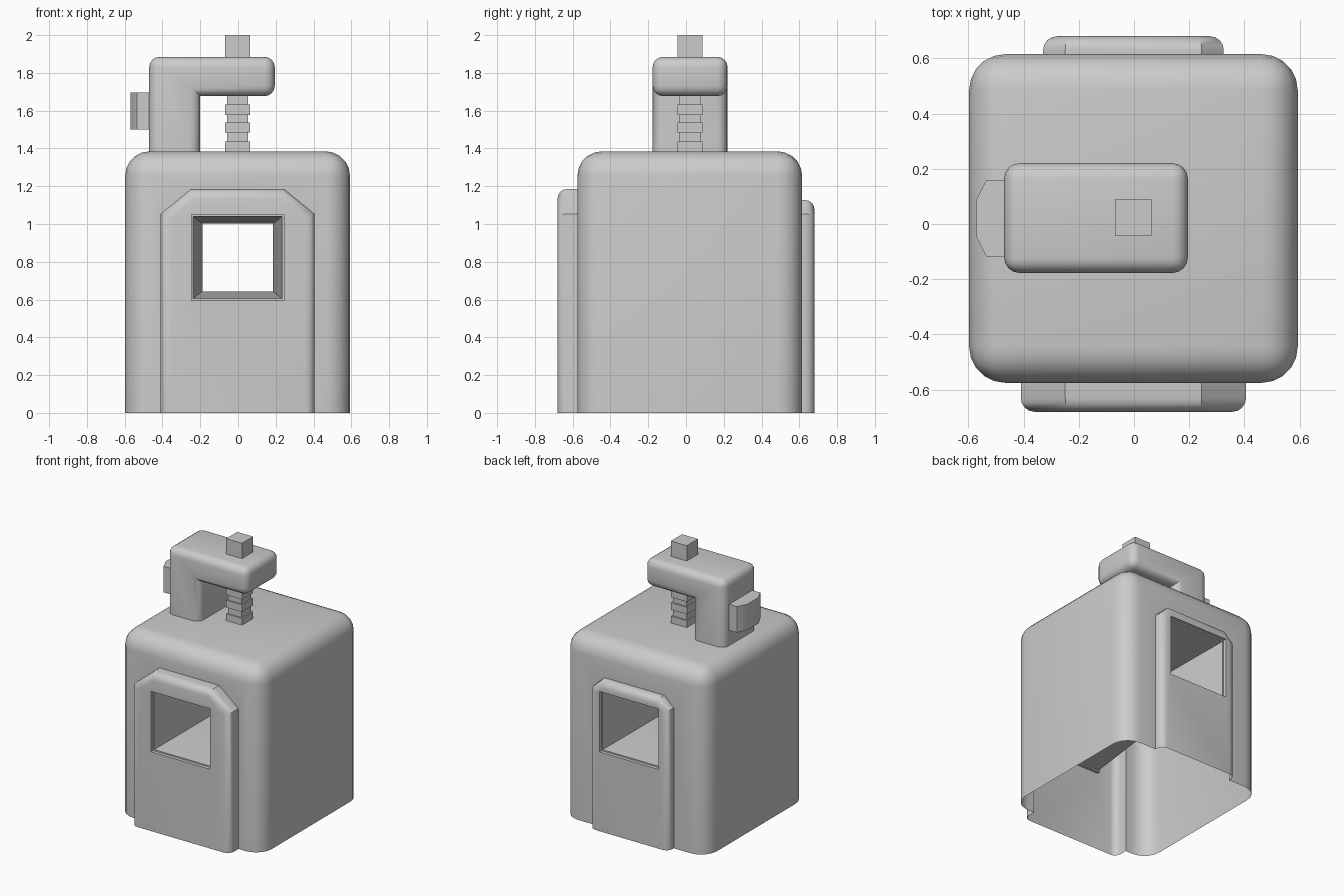
import bpy, bmesh

if "Cube" in bpy.data.objects:
    bpy.data.objects.remove(bpy.data.objects["Cube"])

CX, CY = -0.002, 0.02          # shared centre of body and screw


def finish(name, bm, smooth=True):
    bmesh.ops.recalc_face_normals(bm, faces=bm.faces[:])
    me = bpy.data.meshes.new(name)
    bm.to_mesh(me)
    bm.free()
    ob = bpy.data.objects.new(name, me)
    bpy.context.collection.objects.link(ob)
    if smooth:
        smooth_object(ob)
    return ob


def smooth_object(ob):
    bpy.ops.object.select_all(action='DESELECT')
    ob.select_set(True)
    bpy.context.view_layer.objects.active = ob
    bpy.ops.object.shade_smooth_by_angle()


def loft(rings):
    """Closed solid through matching rings of points."""
    bm = bmesh.new()
    vs = [[bm.verts.new(p) for p in r] for r in rings]
    n = len(rings[0])
    for a, b in zip(vs, vs[1:]):
        for i in range(n):
            j = (i + 1) % n
            bm.faces.new((a[i], a[j], b[j], b[i]))
    bm.faces.new(vs[0][::-1])
    bm.faces.new(vs[-1])
    bmesh.ops.recalc_face_normals(bm, faces=bm.faces[:])
    return bm


def bevel(bm, test, radius, segments):
    edges = [e for e in bm.edges if test(e)]
    bmesh.ops.bevel(bm, geom=edges, offset=radius, offset_type='OFFSET',
                    segments=segments, profile=0.5, affect='EDGES', clamp_overlap=True)


def rect(x0, x1, y0, y1, z):
    return [(x0, y0, z), (x1, y0, z), (x1, y1, z), (x0, y1, z)]


def boolean(ob, other, op):
    mod = ob.modifiers.new(op, 'BOOLEAN')
    mod.operation, mod.object, mod.solver = op, other, 'EXACT'
    bpy.context.view_layer.objects.active = ob
    bpy.ops.object.modifier_apply(modifier=mod.name)
    bpy.data.objects.remove(other)


# Rounded body shell
bm = loft([rect(-0.597, 0.593, -0.575, 0.615, z) for z in (0, 1.385)])
bevel(bm, lambda e: max(v.co.z for v in e.verts) > 0.1, 0.13, 5)
body = finish("body_shell", bm, False)


# Raised arched panels on front and back, with rounded outer rims
def panel(name, half, shoulder, top, y_out, y_in):
    prof = [(-half, 0), (half, 0), (half, shoulder), (0.247, top),
            (-0.247, top), (-half, shoulder)]
    bm = loft([[(x + CX, y, z) for x, z in prof] for y in (y_out, y_in)])
    bevel(bm, lambda e: all(abs(v.co.y - y_out) < 1e-4 for v in e.verts)
          and max(v.co.z for v in e.verts) > 0.1, 0.05, 4)
    return finish(name, bm, False)


boolean(body, panel("front_panel", 0.408, 1.053, 1.185, -0.68, -0.4), 'UNION')
boolean(body, panel("back_panel", 0.327, 1.053, 1.127, 0.68, 0.4), 'UNION')

# Window tunnel, stepped at both ends and narrowing to the middle
steps = [(-0.75, 0.245, 0.227), (-0.655, 0.245, 0.227), (-0.655, 0.235, 0.217), (0, 0.187, 0.18)]
steps += [(-y, a, b) for y, a, b in steps[-2::-1]]
bm = loft([[(CX + sx * a, y, 0.822 + sz * b) for sx, sz in ((-1, -1), (1, -1), (1, 1), (-1, 1))]
           for y, a, b in steps])
boolean(body, finish("window_cutter", bm, False), 'DIFFERENCE')

# Open underside
bm = bmesh.new()
bm.from_mesh(body.data)
floor = [f for f in bm.faces if all(abs(v.co.z) < 1e-4 for v in f.verts)]
bmesh.ops.delete(bm, geom=floor, context='FACES')
bm.to_mesh(body.data)
bm.free()
smooth_object(body)

# Clamp arm: a post with an overhanging beam
prof = [(-0.47, 1.37), (-0.2, 1.37), (-0.2, 1.677), (0.195, 1.677), (0.195, 1.885), (-0.47, 1.885)]
bm = loft([[(x, y, z) for x, z in prof] for y in (-0.177, 0.22)])


def arm_edge(e):
    concave = all(abs(v.co.x + 0.2) < 1e-4 and v.co.z > 1.6 for v in e.verts)
    foot = all(v.co.z < 1.38 for v in e.verts)
    return not (concave or foot)


bevel(bm, arm_edge, 0.055, 4)
finish("clamp_arm", bm)

# Chamfered knob on the side of the post
prof = [(-0.45, 0.16), (-0.535, 0.16), (-0.57, 0.09),
        (-0.57, -0.047), (-0.535, -0.117), (-0.45, -0.117)]
finish("side_knob", loft([[(x, y, z) for x, y in prof] for z in (1.5, 1.695)]))

# Square screw with stepped collars and a plain head
levels = [(1.38, 0.066)]
for z in (1.436, 1.538, 1.632):
    if z > 1.5:
        levels += [(z - 0.054, 0.056), (z - 0.054, 0.066)]
    levels += [(z, 0.066), (z, 0.056)]
levels += [(1.78, 0.056), (1.78, 0.066), (2.0, 0.066)]
finish("clamp_screw", loft([rect(CX - r, CX + r, CY + 0.002 - r, CY + 0.002 + r, z)
                            for z, r in levels]))
